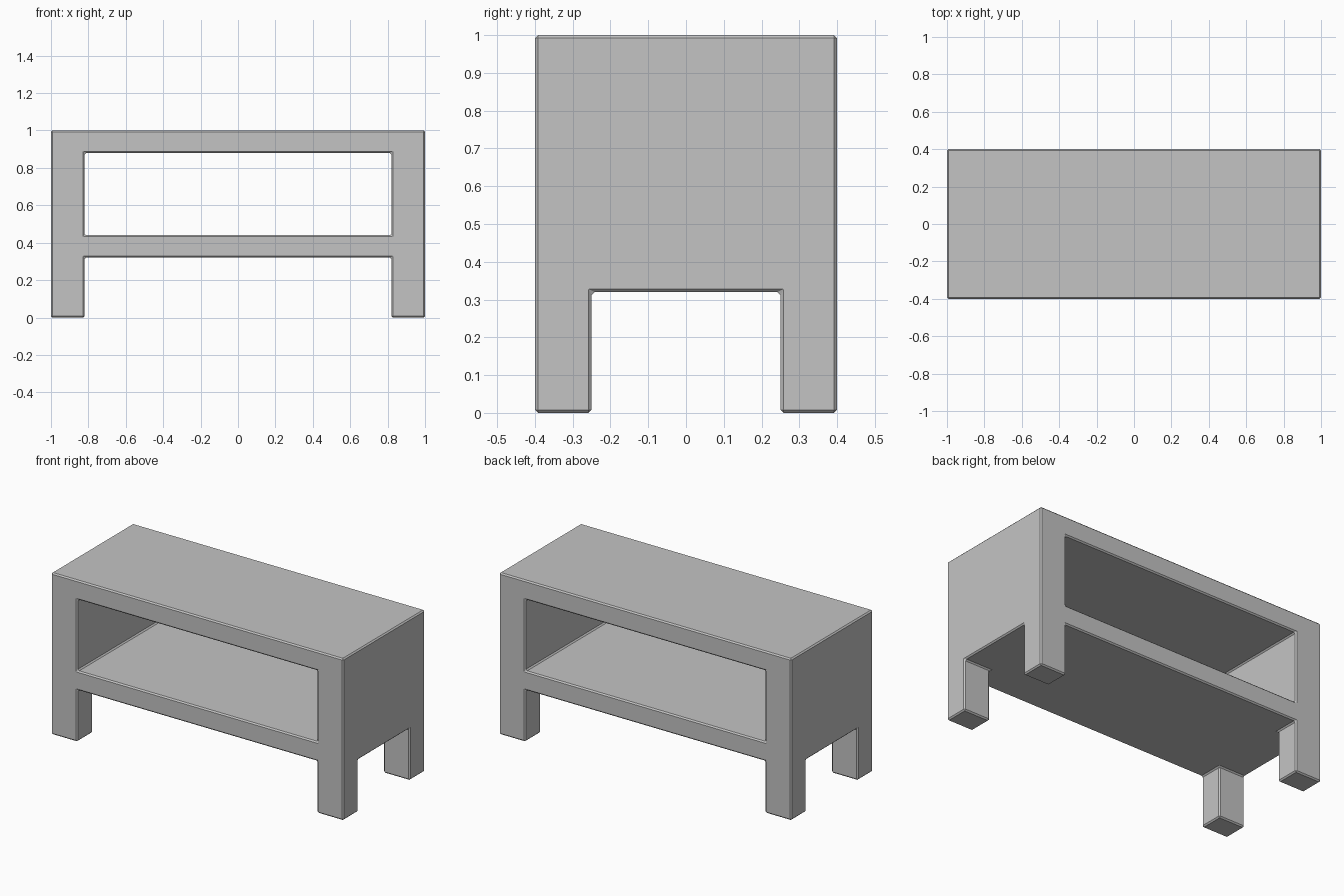
import bpy, bmesh

cube = bpy.data.objects.get("Cube")
if cube:
    bpy.data.objects.remove(cube, do_unlink=True)

# Plain grey finish
grey = bpy.data.materials.new("light_grey")
grey.use_nodes = True
colour = (0.55, 0.55, 0.55, 1)
grey.diffuse_color = colour
grey.node_tree.nodes["Principled BSDF"].inputs["Base Color"].default_value = colour

# Block layout: end walls, leg depth, and shelf/opening/top heights
XS = (-1, -0.82, 0.82, 1)
YS = (-0.4, -0.25, 0.25, 0.4)
ZS = (0, 0.32, 0.44, 0.88, 1)


def solid(i, j, k):
    """True where the bench has material."""
    if not (0 <= i < 3 and 0 <= j < 3 and 0 <= k < 4):
        return False
    if k == 0:                       # four corner legs
        return i != 1 and j != 1
    if k == 2:                       # opening between the end walls
        return i != 1
    return True                      # shelf and top slab


# One continuous skin around the solid blocks
bm = bmesh.new()
verts = {}


def corner(idx):
    if idx not in verts:
        verts[idx] = bm.verts.new((XS[idx[0]], YS[idx[1]], ZS[idx[2]]))
    return verts[idx]


cells = [(i, j, k) for i in range(3) for j in range(3) for k in range(4)]
for cell in filter(lambda c: solid(*c), cells):
    for axis in range(3):
        for side in (0, 1):
            beside = list(cell)
            beside[axis] += 2 * side - 1
            if solid(*beside):
                continue
            u, v = (axis + 1) % 3, (axis + 2) % 3
            loop = []
            for du, dv in ((0, 0), (1, 0), (1, 1), (0, 1)):
                p = list(cell)
                p[axis] += side
                p[u] += du
                p[v] += dv
                loop.append(corner(tuple(p)))
            bm.faces.new(loop if side else loop[::-1])

mesh = bpy.data.meshes.new("bench_frame")
bm.to_mesh(mesh)
bm.free()
mesh.materials.append(grey)
frame = bpy.data.objects.new("bench_frame", mesh)
bpy.context.collection.objects.link(frame)

# Narrow chamfer on every sharp edge
bevel = frame.modifiers.new("chamfer", "BEVEL")
bevel.width = 0.008
bevel.segments = 1
bevel.limit_method = "ANGLE"
